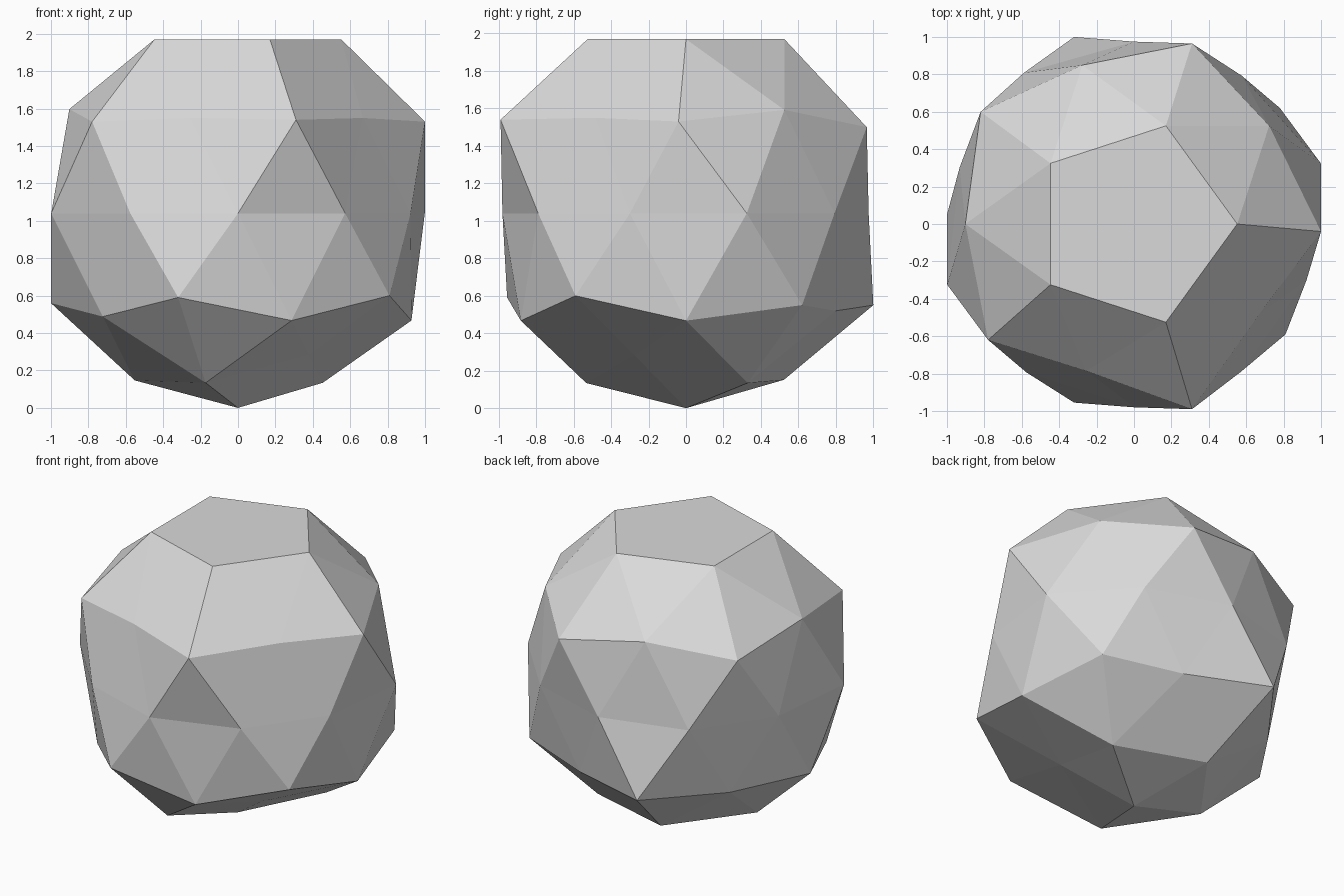
import bpy
import bmesh
from math import atan2, tau
from mathutils import Vector

default_cube = bpy.data.objects.get("Cube")
if default_cube:
    bpy.data.objects.remove(default_cube, do_unlink=True)

CENTRE = Vector((0, 0, 1.04))
CROWN_HEIGHT = 1.97

# Radius of the edge-midpoint vertices, ring by ring, counter-clockwise from +x
MIDPOINT_RADII = {
    "crown_ring": [1.05] * 5,
    "upper_midpoints": [1.05, 1.05, 1.06, 0.97, 0.97],
    "equator": [1.05, 0.98, 0.975, 1.0, 0.98, 1.05, 0.98, 0.98, 0.975, 0.97],
    "lower_midpoints": [1.09, 0.99, 1.0, 1.05, 1.09],
    "base_ring": [1.065, 1.045, 1.05, 1.065, 0.89],
}

# Main corners, pulled out by hand so the stone is slightly uneven
CORNERS = {
    "top_pole": [(0, 0, CROWN_HEIGHT)],
    "upper_corners": [(1, -0.04, 1.53), (0.31, 0.965, 1.5), (-0.82, 0.6, 1.51),
                      (-0.78, -0.62, 1.53), (0.31, -0.99, 1.54)],
    "lower_corners": [(0.78, 0.62, 0.55), (-0.32, 1, 0.55), (-1, 0.05, 0.56),
                      (-0.32, -0.955, 0.59), (0.81, -0.59, 0.6)],
    "bottom_pole": [(0, 0, 0)],
}

# Ring names by their height on the unit sphere, from top to bottom
RING_NAMES = ["top_pole", "crown_ring", "upper_midpoints", "upper_corners", "equator",
              "lower_corners", "lower_midpoints", "base_ring", "bottom_pole"]


def angle_from_x(vert):
    """Counter-clockwise angle about z, safe for vertices lying on +x."""
    return (atan2(vert.co.y, vert.co.x) + tau + 0.01) % tau


def sphere_rings(bm):
    """Group the sphere's vertices into named rings, each sorted by angle."""
    groups = {}
    for vert in bm.verts:
        groups.setdefault(round(vert.co.z, 2), []).append(vert)
    heights = sorted(groups, reverse=True)
    return {name: sorted(groups[height], key=angle_from_x)
            for name, height in zip(RING_NAMES, heights)}


def make_material(name, colour):
    material = bpy.data.materials.new(name)
    material.use_nodes = True
    material.diffuse_color = colour
    material.node_tree.nodes["Principled BSDF"].inputs["Base Color"].default_value = colour
    return material


# Faceted stone: a subdivided icosahedron reshaped ring by ring
bm = bmesh.new()
bmesh.ops.create_icosphere(bm, subdivisions=2, radius=1)
rings = sphere_rings(bm)

for name, radii in MIDPOINT_RADII.items():
    for vert, radius in zip(rings[name], radii):
        vert.co = CENTRE + vert.co.normalized() * radius

for name, points in CORNERS.items():
    for vert, point in zip(rings[name], points):
        vert.co = point

# Flat five-sided crown
for vert in rings["crown_ring"]:
    vert.co.z = CROWN_HEIGHT
bmesh.ops.dissolve_verts(bm, verts=rings["top_pole"])

bmesh.ops.recalc_face_normals(bm, faces=bm.faces[:])
for face in bm.faces:
    face.smooth = False

mesh = bpy.data.meshes.new("faceted_stone")
bm.to_mesh(mesh)
bm.free()
mesh.materials.append(make_material("light_grey", (0.7, 0.7, 0.7, 1)))
stone = bpy.data.objects.new("faceted_stone", mesh)
bpy.context.collection.objects.link(stone)
